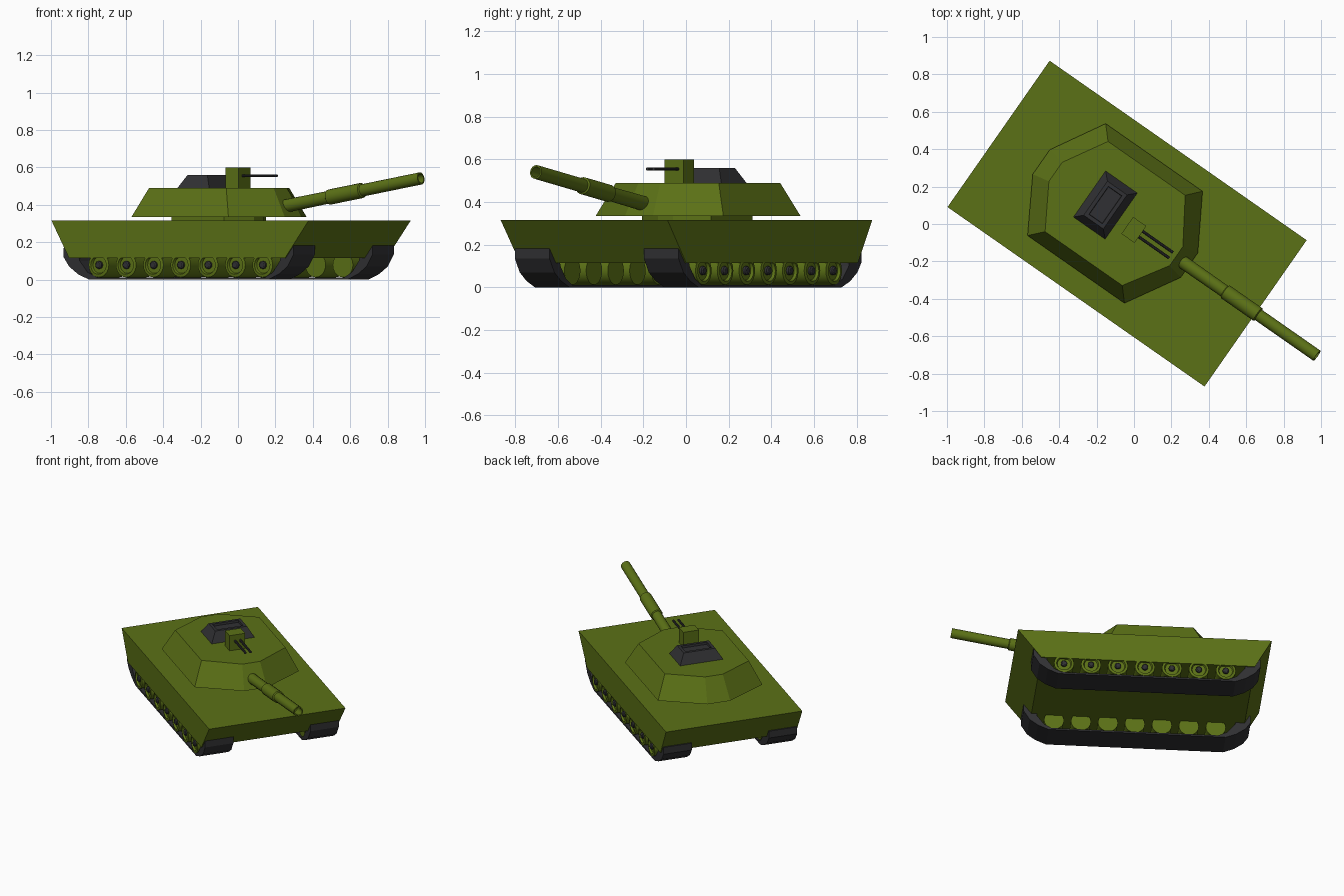
import bpy, bmesh, math
from mathutils import Matrix, Vector

if "Cube" in bpy.data.objects:
    bpy.data.objects.remove(bpy.data.objects["Cube"])

# Vehicle frame: local x = forward, local y = left, turned on the ground plane
FRAME = Matrix.Translation((-0.037, 0.002, 0)) @ Matrix.Rotation(math.radians(-34.92), 4, 'Z')


def material(name, color):
    m = bpy.data.materials.new(name)
    m.diffuse_color = color
    m.use_nodes = True
    m.node_tree.nodes["Principled BSDF"].inputs["Base Color"].default_value = m.diffuse_color
    return m


GREEN = material("olive", (0.105, 0.165, 0.008, 1))
DARK = material("charcoal", (0.03, 0.03, 0.033, 1))


def finish(name, bm, mat, local=Matrix()):
    bmesh.ops.recalc_face_normals(bm, faces=bm.faces)
    me = bpy.data.meshes.new(name)
    bm.to_mesh(me)
    bm.free()
    me.materials.append(mat)
    ob = bpy.data.objects.new(name, me)
    bpy.context.collection.objects.link(ob)
    ob.matrix_world = FRAME @ local
    return ob


def loft(name, loops, mat, local=Matrix()):
    """Skin between matching closed loops and cap both ends."""
    bm = bmesh.new()
    rings = [[bm.verts.new(p) for p in loop] for loop in loops]
    n = len(rings[0])
    for a, b in zip(rings, rings[1:]):
        for i in range(n):
            j = (i + 1) % n
            bm.faces.new((a[i], a[j], b[j], b[i]))
    bm.faces.new(rings[0])
    bm.faces.new(rings[-1])
    return finish(name, bm, mat, local)


def lathe(name, profile, sides, mat, local):
    """Round part about local z from (radius, height) pairs."""
    loops = [[(r * math.cos(math.tau * i / sides), r * math.sin(math.tau * i / sides), h)
              for i in range(sides)] for r, h in profile]
    ob = loft(name, loops, mat, local)
    bpy.ops.object.select_all(action='DESELECT')
    ob.select_set(True)
    bpy.context.view_layer.objects.active = ob
    bpy.ops.object.shade_smooth_by_angle(angle=math.radians(35))
    return ob


def along(start, direction):
    return Matrix.Translation(start) @ Vector(direction).to_track_quat('Z', 'Y').to_matrix().to_4x4()


def rect(x0, x1, y0, y1, z):
    return [(x0, y0, z), (x1, y0, z), (x1, y1, z), (x0, y1, z)]


def octagon(front, front_c, back_c, back, side, nose, z):
    half = [(back, nose), (back_c, side), (front_c, side), (front, nose)]
    pts = half + [(x, -y) for x, y in reversed(half)]
    return [(x, y + 0.008, z) for x, y in pts]


# Hull
loft("hull", [rect(-0.725, 0.683, -0.475, 0.475, 0.115),
              rect(-0.838, 0.838, -0.477, 0.477, 0.315)], GREEN)

# Tracks and road wheels on both sides
belt = [(-0.765, 0.17), (-0.765, 0.12), (-0.73, 0.07), (-0.67, 0.028), (-0.60, 0.0),
        (0.57, 0.0), (0.64, 0.03), (0.695, 0.07), (0.735, 0.135), (0.735, 0.185),
        (0.66, 0.185), (0.645, 0.10), (0.60, 0.04), (0.55, 0.012),
        (-0.55, 0.012), (-0.61, 0.04), (-0.66, 0.10), (-0.68, 0.17)]
for side, label in ((1, "left"), (-1, "right")):
    loft(f"track_{label}", [[(x, side * y, z) for x, z in belt] for y in (0.27, 0.468)], DARK)
    for i in range(7):
        spot = along((-0.535 + 0.178 * i, side * 0.28, 0.078), (0, side, 0))
        lathe(f"wheel_{label}_{i + 1}",
              [(0.066, 0), (0.066, 0.19), (0.05, 0.193), (0.044, 0.18), (0.025, 0.18)],
              20, GREEN, spot)
        lathe(f"hub_{label}_{i + 1}", [(0.021, 0.17), (0.021, 0.192), (0.014, 0.197)],
              12, DARK, spot)

# Turret ring and turret
base = octagon(0.40, 0.232, -0.40, -0.565, 0.365, 0.08, 0.335)
loft("turret_ring", [[(-0.083 + (x + 0.083) * 0.54, y * 0.54, z) for x, y, _ in base]
                     for z in (0.31, 0.34)], GREEN)
loft("turret", [base, octagon(0.315, 0.168, -0.335, -0.472, 0.294, 0.062, 0.49)], GREEN)

# Main gun with sleeve and hollow muzzle
lathe("main_gun", [(0.036, 0), (0.034, 0.38), (0.041, 0.385), (0.041, 0.60), (0.033, 0.605),
                   (0.033, 0.99), (0.025, 0.99), (0.025, 0.90)],
      16, GREEN, along((0.26, 0.002, 0.377), (1, 0, 0.168)))

# Hatch with a recessed lid
def hatch_loop(inset, z):
    return rect(-0.258 + inset, -0.046 - inset, -0.138 + inset, 0.168 - inset, z)


loft("hatch", [hatch_loop(0, 0.485), hatch_loop(0.042, 0.56),
               hatch_loop(0.062, 0.56), hatch_loop(0.064, 0.545)], DARK)

# Small gun mount with twin barrels
loft("gun_mount", [rect(0.006, 0.092, -0.062, 0.048, z) for z in (0.48, 0.60)], GREEN)
for y, label in ((0.014, "left"), (-0.022, "right")):
    lathe(f"small_barrel_{label}", [(0.008, 0), (0.008, 0.21)], 10, DARK,
          along((0.08, y, 0.555), (1, 0, 0)))
